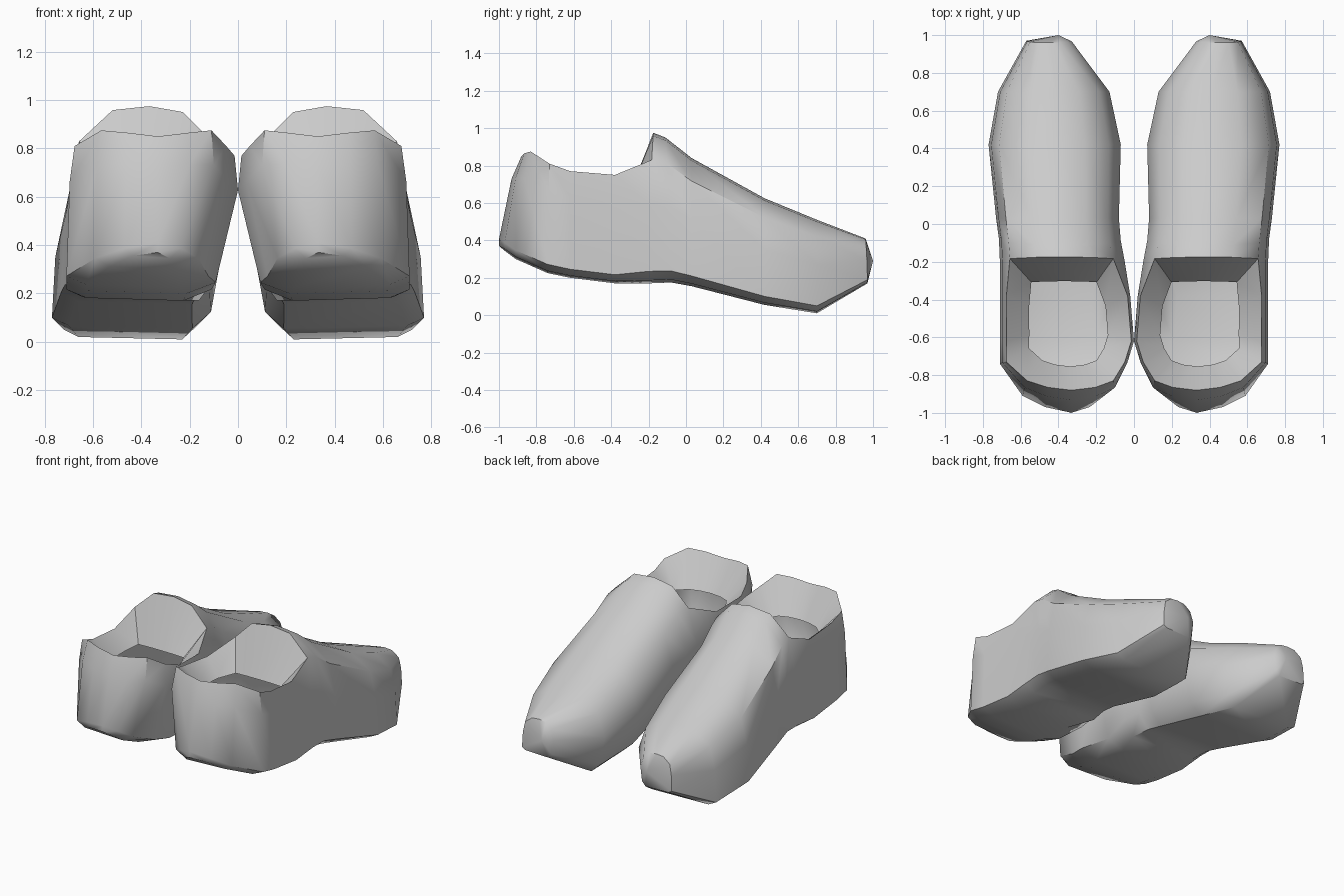
import bpy, bmesh
from mathutils import Vector

if "Cube" in bpy.data.objects:
    bpy.data.objects.remove(bpy.data.objects["Cube"])

# Cross-section templates (u across, v up): closed forefoot, open heel
CLOSED = [(.48, 1), (.27, .97), (.09, .82), (0, .52), (.06, .12), (.17, 0),
          (.9, .02), (1, .08), (.98, .52), (.92, .82), (.71, .98)]
OPEN = [(.02, 1), (0, .75), (.13, .08), (.3, 0), (.88, .02), (1, .08), (.98, .75), (.95, 1)]

# Stations: y at bottom, y at top, inner x, outer x, bottom z, top z
FRONT = [(.97, .96, .33, .57, .17, .41), (.7, .7, .13, .72, .01, .51),
         (.42, .42, .07, .77, .055, .625), (.03, .03, .08, .73, .155, .84),
         (-.08, -.11, .07, .715, .175, .95), (-.2, -.175, .05, .71, .17, .975)]
BACK = [(-.38, -.38, .02, .71, .17, .75), (-.62, -.62, 0, .71, .2, .77),
        (-.74, -.73, .035, .71, .225, .81), (-.91, -.83, .1, .59, .3, .875),
        (-.97, -.865, .2, .47, .345, .865), (-1, -.88, .33, .34, .37, .85)]


def section(bm, station, template):
    yb, yt, xi, xo, zb, zt = station
    return [bm.verts.new((xi + (xo - xi) * u, yb + (yt - yb) * v * v, zb + (zt - zb) * v))
            for u, v in template]


def skin(bm, a, b, closed):
    n = len(a)
    for i in range(n if closed else n - 1):
        j = (i + 1) % n
        bm.faces.new((a[i], a[j], b[j], b[i]))


bm = bmesh.new()
front = [section(bm, s, CLOSED) for s in FRONT]
back = [section(bm, s, OPEN) for s in BACK]

# Forefoot upper and sole
for a, b in zip(front, front[1:]):
    skin(bm, a, b, True)

# Heel cup, joined to the sides of the tongue section
rows = [front[-1][2:10]] + back
for a, b in zip(rows, rows[1:]):
    skin(bm, a, b, False)
skin(bm, back[-1][:4], back[-1][:3:-1], False)

# Slightly bulging toe cap
tip = bm.verts.new((.4, 1, .29))
toe = front[0]
for i in range(len(toe)):
    bm.faces.new((toe[i], toe[(i + 1) % len(toe)], tip))

# Collar lining sloping in from the rim to an open edge
t = front[-1]
rim = [t[0], t[1]] + [r[0] for r in rows] + [r[-1] for r in reversed(rows)] + [t[10]]
inner = [bm.verts.new((.35 + (v.co.x - .35) * .63, -.53 + (v.co.y + .53) * .64, .65))
         for v in rim]
skin(bm, rim, inner, True)

bmesh.ops.remove_doubles(bm, verts=bm.verts, dist=.012)
bmesh.ops.recalc_face_normals(bm, faces=bm.faces)
mesh = bpy.data.meshes.new("shoe_pair")
bm.to_mesh(mesh)
bm.free()
shoe = bpy.data.objects.new("shoe_pair", mesh)
bpy.context.collection.objects.link(shoe)

# Second shoe by mirroring
mirror = shoe.modifiers.new("other_shoe", 'MIRROR')
mirror.use_mirror_merge = False
bpy.context.view_layer.objects.active = shoe
shoe.select_set(True)
bpy.ops.object.modifier_apply(modifier=mirror.name)
bpy.ops.object.shade_smooth_by_angle(angle=.75)
